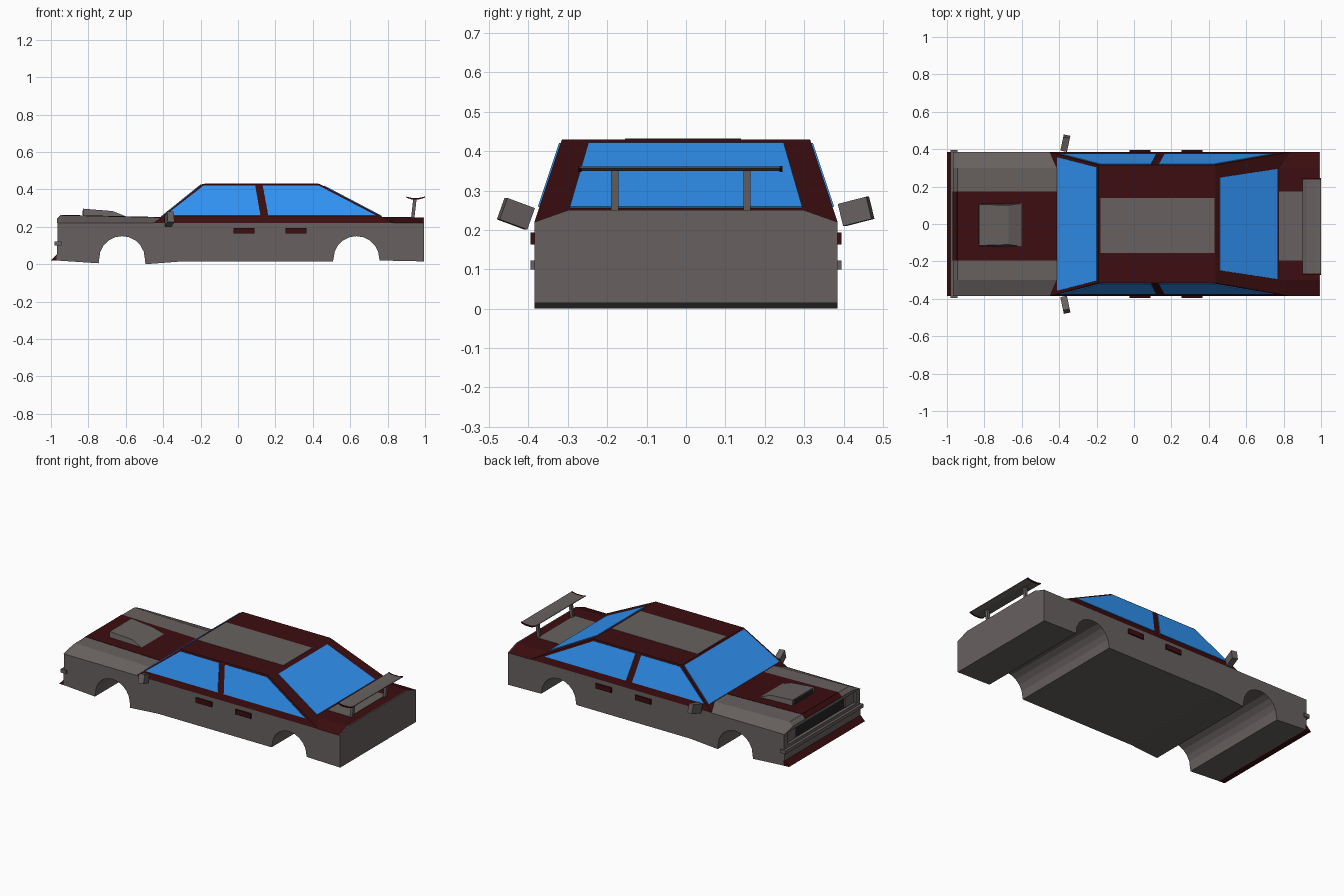
import bpy, bmesh, math
from mathutils import Vector, Euler

if "Cube" in bpy.data.objects:
    bpy.data.objects.remove(bpy.data.objects["Cube"])


def material(name, rgb):
    m = bpy.data.materials.new(name)
    m.diffuse_color = (*rgb, 1)
    m.use_nodes = True
    m.node_tree.nodes["Principled BSDF"].inputs["Base Color"].default_value = m.diffuse_color
    return m


RED = material("dark_red", (0.045, 0.004, 0.005))
GREY = material("warm_grey", (0.136, 0.12, 0.115))
BLUE = material("glass_blue", (0.03, 0.29, 0.9))
DARK = material("grille_dark", (0.02, 0.018, 0.018))


def loft(name, rings, mat):
    """Skin a list of equal-length closed rings and cap both ends."""
    bm = bmesh.new()
    vs = [[bm.verts.new(p) for p in r] for r in rings]
    n = len(rings[0])
    for a, b in zip(vs, vs[1:]):
        for i in range(n):
            j = (i + 1) % n
            bm.faces.new((a[i], a[j], b[j], b[i]))
    bm.faces.new(vs[0])
    bm.faces.new(vs[-1])
    bmesh.ops.recalc_face_normals(bm, faces=bm.faces)
    me = bpy.data.meshes.new(name)
    bm.to_mesh(me)
    bm.free()
    me.materials.append(mat)
    ob = bpy.data.objects.new(name, me)
    bpy.context.collection.objects.link(ob)
    return ob


def prism(name, profile, y0, y1, mat):
    return loft(name, [[(x, y, z) for x, z in profile] for y in (y0, y1)], mat)


def box(name, x0, x1, y0, y1, z0, z1, mat):
    return prism(name, [(x0, z0), (x1, z0), (x1, z1), (x0, z1)], y0, y1, mat)


def panel(name, pts, mat, t=0.004):
    """Thin slab centred on a planar outline."""
    p = [Vector(q) for q in pts]
    n = (p[1] - p[0]).cross(p[2] - p[0]).normalized() * t
    return loft(name, [[q - n for q in p], [q + n for q in p]], mat)


W, BELT, ROOF = 0.385, 0.22, 0.43


def arch(cx):
    a = [math.pi * i / 10 for i in range(11)]
    return [(cx - 0.122 * math.cos(t), 0.03 + 0.12 * math.sin(t)) for t in a]


# Lower body with wheel arches and a grille notch
prism("lower_body",
      [(-0.97, 0.02), (-0.745, 0.005)] + arch(-0.62) + [(-0.495, 0.0), (-0.3, 0.015), (0.508, 0.015)]
      + arch(0.633) + [(0.758, 0.02), (0.995, 0.015), (0.995, BELT), (-0.935, BELT),
                       (-0.935, 0.14), (-0.965, 0.14)], -W, W, GREY)


# Hood and trunk decks with chamfered shoulders
def deck(name, stations, mat):
    return loft(name, [[(x, -W, BELT), (x, W, BELT), (x, 0.3, z), (x, -0.3, z)]
                       for x, z in stations], mat)


deck("hood", [(-0.968, 0.24), (-0.945, 0.262), (-0.40, 0.25)], GREY)
deck("trunk", [(0.70, 0.25), (0.99, 0.25)], RED)
deck("tail_panel", [(0.99, 0.25), (0.995, 0.25)], GREY)
S0, S1 = -0.195, 0.173
panel("hood_stripe", [(-0.945, S0, 0.262), (-0.945, S1, 0.262), (-0.40, S1, 0.25), (-0.40, S0, 0.25)], RED, 0.002)
panel("hood_stripe_nose", [(-0.968, S0, 0.24), (-0.968, S1, 0.24), (-0.945, S1, 0.262), (-0.945, S0, 0.262)], RED, 0.002)
panel("trunk_stripe", [(0.77, S0, 0.25), (0.77, S1, 0.25), (0.93, S1, 0.25), (0.93, S0, 0.25)], GREY, 0.002)

# Nose: grille, headlights, lip and bumper
box("grille", -0.945, -0.93, -0.34, 0.34, 0.14, BELT, DARK)
for s, side in ((-1, "right"), (1, "left")):
    box(f"{side}_nose_cheek", -0.965, -0.93, s * 0.345, s * W, 0.14, BELT, GREY)
    box(f"{side}_headlight", -0.957, -0.93, s * 0.25, s * 0.335, 0.148, 0.214, GREY)
prism("front_lip", [(-1.0, 0.02), (-0.965, 0.055), (-0.96, 0.055), (-0.96, 0.019)], -W, W, RED)
box("front_bumper", -0.982, -0.945, -0.395, 0.395, 0.10, 0.122, GREY)

# Hood scoop with dark mouth
loft("hood_scoop", [[(x, -0.12, 0.25), (x, 0.11, 0.25), (x, y1, z), (x, y0, z)]
                    for x, y0, y1, z in ((-0.83, -0.115, 0.105, 0.297), (-0.67, -0.11, 0.1, 0.284),
                                         (-0.60, -0.12, 0.11, 0.256))], GREY)
panel("scoop_mouth", [(-0.83, -0.105, 0.264), (-0.83, 0.095, 0.264),
                      (-0.83, 0.092, 0.288), (-0.83, -0.097, 0.288)], DARK, 0.002)

# Cabin shell
XF0, XF1, XR0, XR1, WR = -0.45, -0.19, 0.835, 0.435, 0.315
loft("cabin", [[(a, -w, z), (b, -w, z), (b, w, z), (a, w, z)]
               for a, b, w, z in ((XF0, XR0, W, BELT), (XF1, XR1, WR, ROOF))], RED)
panel("roof_stripe", [(-0.18, -0.155, ROOF), (0.43, -0.155, ROOF),
                      (0.43, 0.14, ROOF), (-0.18, 0.14, ROOF)], GREY, 0.002)


def on_slope(lo, hi, z):
    return lo + (hi - lo) * (z - BELT) / (ROOF - BELT)


# Windscreen and rear window
def end_glass(name, lo, hi, z0, y0, z1, y1):
    panel(name, [(on_slope(lo, hi, z), y, z)
                 for y, z in ((-y0, z0), (y0, z0), (y1, z1), (-y1, z1))], BLUE)


end_glass("windscreen", XF0, XF1, 0.252, 0.358, 0.424, 0.303)
end_glass("rear_window", XR0, XR1, 0.256, 0.295, 0.418, 0.248)

# Side windows, door handles and mirrors
WINDOWS = {"front_side_window": [(-0.392, 0.258), (0.12, 0.258), (0.092, 0.42), (-0.183, 0.42)],
           "rear_side_window": [(0.162, 0.258), (0.742, 0.258), (0.43, 0.42), (0.132, 0.42)]}
for s, side in ((-1, "right"), (1, "left")):
    for name, pts in WINDOWS.items():
        panel(f"{side}_{name}", [(x, s * on_slope(W, WR, z), z) for x, z in pts], BLUE)
    for name, x in (("front", -0.025), ("rear", 0.255)):
        box(f"{side}_{name}_handle", x, x + 0.112, s * 0.38, s * 0.395, 0.163, 0.194, RED)
    m = box(f"{side}_mirror", -0.018, 0.018, -0.038, 0.038, -0.029, 0.029, GREY)
    m.location = (-0.367, s * 0.432, 0.247 if s > 0 else 0.241)
    m.rotation_euler = Euler((math.radians(14 if s > 0 else -20), 0, math.radians(-s * 12)))

# Rear wing on two posts
prism("wing_blade", [(0.90, 0.357), (0.925, 0.349), (0.97, 0.349), (1.0, 0.357),
                     (1.0, 0.361), (0.97, 0.354), (0.925, 0.354), (0.90, 0.361)], -0.268, 0.237, GREY)
for y in (-0.273, 0.237):
    prism("wing_end", [(0.90, 0.356), (0.925, 0.347), (0.97, 0.347), (1.0, 0.356),
                       (1.0, 0.362), (0.97, 0.355), (0.925, 0.355), (0.90, 0.362)], y, y + 0.008, RED)
for y in (-0.181, 0.155):
    prism("wing_post", [(0.925, 0.245), (0.943, 0.245), (0.955, 0.35), (0.937, 0.35)],
          y - 0.009, y + 0.009, GREY)
